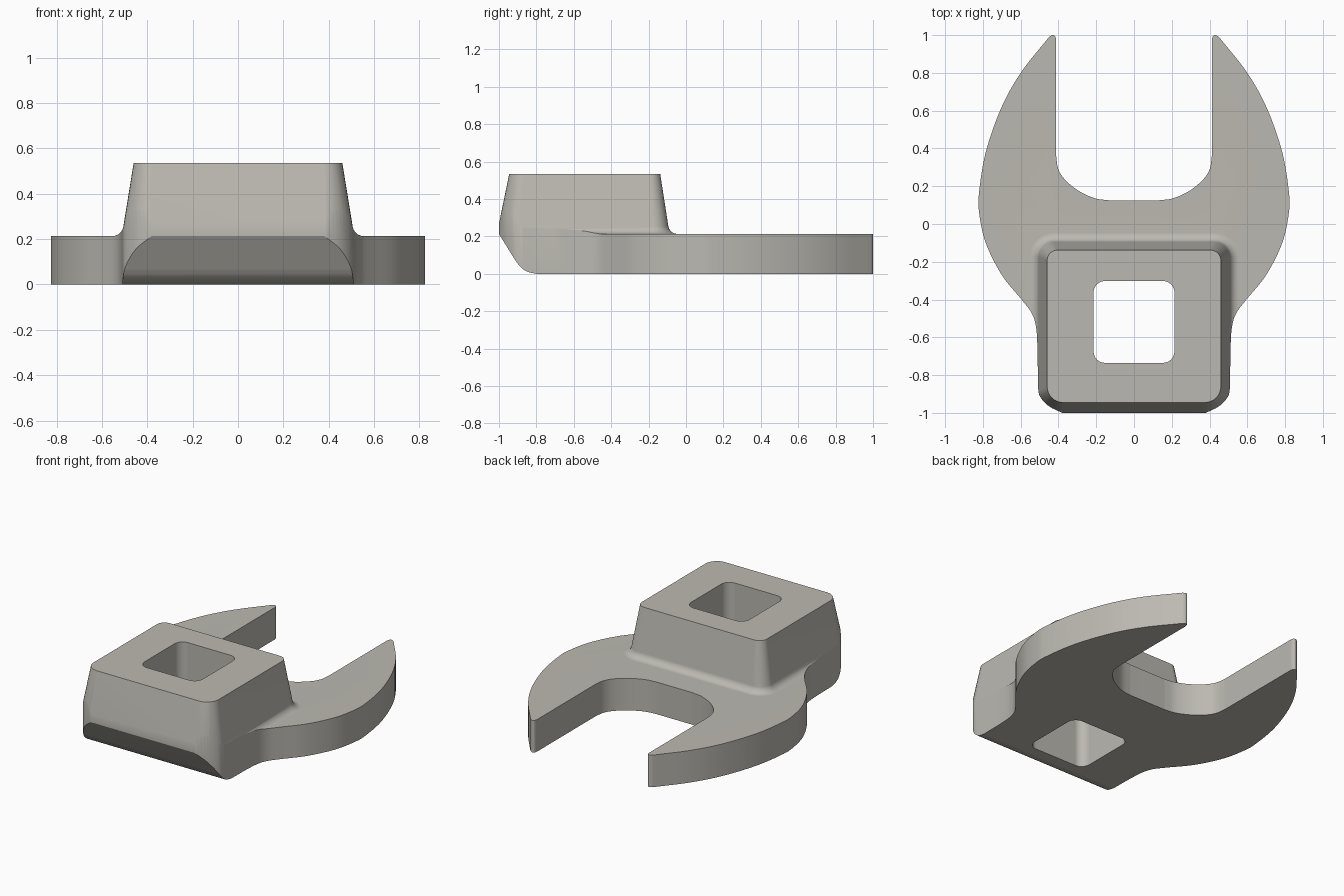
import bpy
import bmesh
import math
from mathutils import Vector

cube = bpy.data.objects.get("Cube")
if cube:
    bpy.data.objects.remove(cube, do_unlink=True)

PLATE = 0.213   # thickness of the jaw plate
TOP = 0.535     # height of the drive boss


def spline(points, steps=6):
    """Smooth curve through the points."""
    p = [Vector(q) for q in points]
    p = [2 * p[0] - p[1]] + p + [2 * p[-1] - p[-2]]
    out = []
    for a, b, c, d in zip(p, p[1:], p[2:], p[3:]):
        for i in range(steps):
            t = i / steps
            out.append(0.5 * (2 * b + (c - a) * t + (2 * a - 5 * b + 4 * c - d) * t ** 2
                              + (3 * b - a - 3 * c + d) * t ** 3))
    return out + [p[-2]]


def rounded_rect(x, y0, y1, front_r, back_r, steps=8):
    """Rectangle from -x to x and y0 to y1 with separate front and back corner radii."""
    corners = [(x, y1, back_r, 0), (-x, y1, back_r, 1),
               (-x, y0, front_r, 2), (x, y0, front_r, 3)]
    out = []
    for cx, cy, r, quarter in corners:
        ox = cx - math.copysign(r, cx)
        oy = cy - r if quarter < 2 else cy + r
        for i in range(steps + 1):
            a = math.pi / 2 * (quarter + i / steps)
            out.append(Vector((ox + r * math.cos(a), oy + r * math.sin(a))))
    return out


def loft(name, rings):
    """Closed solid through rings of 3D points."""
    bm = bmesh.new()
    loops = [[bm.verts.new(p) for p in ring] for ring in rings]
    n = len(loops[0])
    for a, b in zip(loops, loops[1:]):
        for i in range(n):
            j = (i + 1) % n
            bm.faces.new((a[i], a[j], b[j], b[i]))
    bm.faces.new(loops[0][::-1])
    bm.faces.new(loops[-1])
    bmesh.ops.recalc_face_normals(bm, faces=bm.faces)
    mesh = bpy.data.meshes.new(name)
    bm.to_mesh(mesh)
    bm.free()
    ob = bpy.data.objects.new(name, mesh)
    bpy.context.collection.objects.link(ob)
    return ob


def prism(name, outline, z0, z1):
    return loft(name, [[(p[0], p[1], z) for p in outline] for z in (z0, z1)])


def combine(target, cutter, operation):
    mod = target.modifiers.new("cut", 'BOOLEAN')
    mod.operation, mod.object, mod.solver = operation, cutter, 'EXACT'
    bpy.context.view_layer.objects.active = target
    bpy.ops.object.modifier_apply(modifier=mod.name)
    bpy.data.objects.remove(cutter, do_unlink=True)


# Plan outline: mouth, jaw tip, bowed flank, neck and front corner, then mirrored
mouth = spline([(0.13, 0.125), (0.21, 0.137), (0.3, 0.18), (0.37, 0.24),
                (0.402, 0.295), (0.412, 0.36)])
tip = spline([(0.412, 0.975), (0.418, 0.995), (0.432, 1.0), (0.45, 0.99)], 3)
flank = spline([(0.45, 0.99), (0.6, 0.8), (0.705, 0.61), (0.785, 0.38), (0.82, 0.17),
                (0.82, 0.06), (0.785, -0.1), (0.7, -0.27), (0.595, -0.4),
                (0.54, -0.475), (0.518, -0.55), (0.511, -0.65)])
corner = spline([(0.508, -0.87), (0.497, -0.915), (0.45, -0.965), (0.38, -1.0)], 4)
half = mouth + tip[:-1] + flank + corner
outline = half + [Vector((-p.x, p.y)) for p in reversed(half)]
wrench = prism("crowfoot_wrench_head", outline, 0, 0.8)

# Height envelope: flat plate, fillet and tapered drive boss in one loft
levels = [(-0.2, 1.3, -1.4, 1.3, 0.3, 0.3), (PLATE, 1.3, -1.4, 1.3, 0.3, 0.3)]
for i in range(6):
    a = math.radians(80) * i / 5
    flare = 0.05 * (1 - math.sin(a))
    levels.append((PLATE + 0.05 * (1 - math.cos(a)), 0.505 + flare, -1.003,
                   -0.095 + flare, 0.12, 0.08 + flare))
levels.append((TOP, 0.46, -0.945, -0.138, 0.085, 0.055))
envelope = loft("envelope", [[(p.x, p.y, z) for p in rounded_rect(*dims)]
                             for z, *dims in levels])
combine(wrench, envelope, 'INTERSECT')

# Sloped, rounded relief under the front edge
relief = [(-1.05, 0.293), (-1.0, PLATE)] + [tuple(p) for p in spline(
    [(-0.91, 0.068), (-0.885, 0.037), (-0.85, 0.012), (-0.8, 0.0)], 4)]
relief += [(-0.78, -0.1), (-1.3, -0.1), (-1.3, 0.293)]
combine(wrench, loft("relief", [[(x, y, z) for y, z in relief] for x in (-1, 1)]),
        'DIFFERENCE')

# Square drive hole
hole = rounded_rect(0.214, -0.735, -0.302, 0.06, 0.06)
combine(wrench, prism("drive_hole", hole, -0.3, 1), 'DIFFERENCE')

# Steel finish
steel = bpy.data.materials.new("warm grey steel")
steel.use_nodes = True
colour = (0.50, 0.485, 0.44, 1)
steel.diffuse_color = colour
steel.node_tree.nodes["Principled BSDF"].inputs["Base Color"].default_value = colour
wrench.data.materials.clear()
wrench.data.materials.append(steel)

# Smooth curves with crisp edges and level flats
for ob in bpy.context.selected_objects:
    ob.select_set(False)
wrench.select_set(True)
bpy.context.view_layer.objects.active = wrench
bpy.ops.object.shade_smooth_by_angle(angle=math.radians(30))
weighted = wrench.modifiers.new("flat faces", 'WEIGHTED_NORMAL')
weighted.keep_sharp = True
